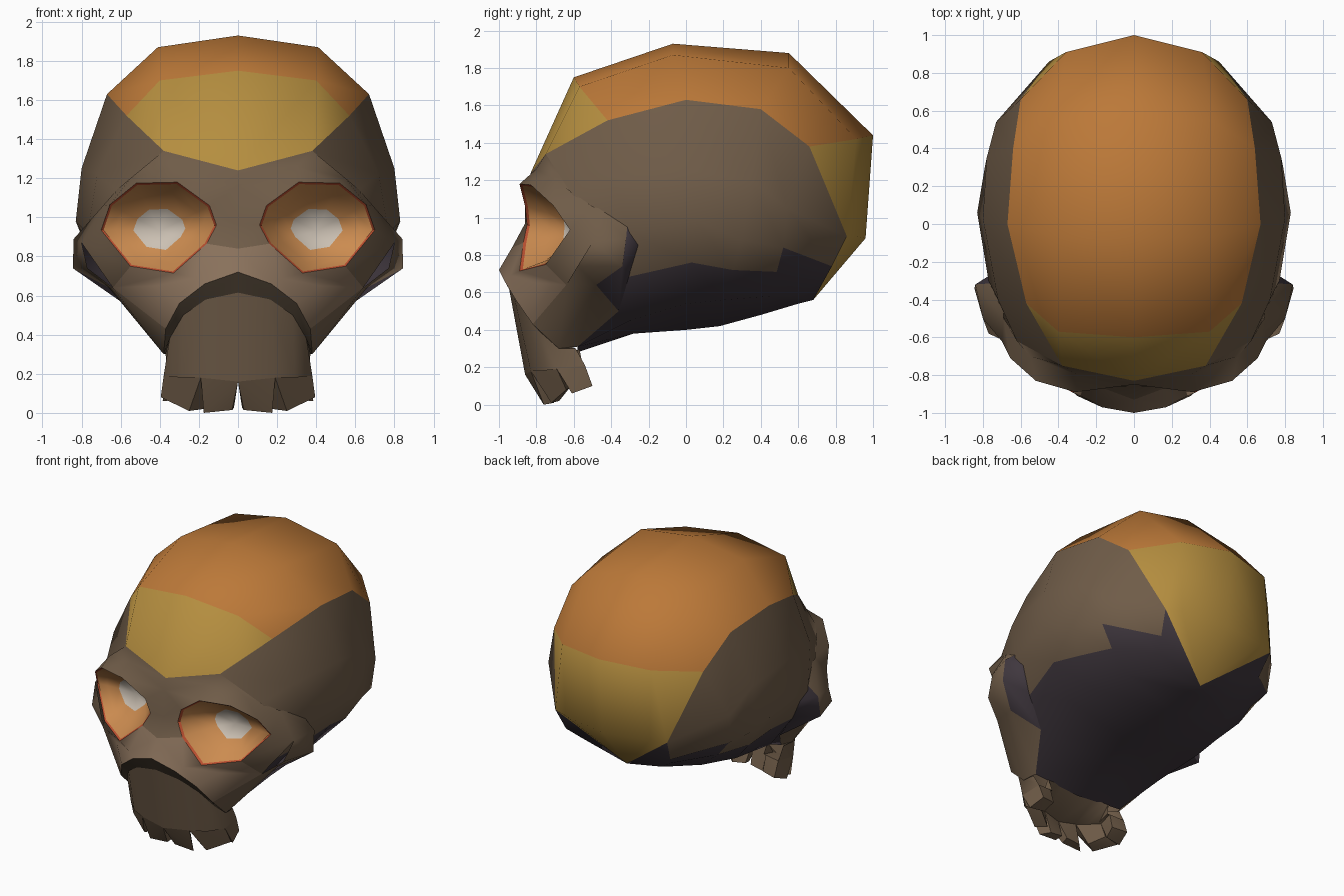
import bpy, bmesh, math
from mathutils import Vector

if "Cube" in bpy.data.objects:
    bpy.data.objects.remove(bpy.data.objects["Cube"])


def mat(name, rgb):
    m = bpy.data.materials.new(name)
    m.diffuse_color = (*rgb, 1)
    m.use_nodes = True
    m.node_tree.nodes["Principled BSDF"].inputs["Base Color"].default_value = m.diffuse_color
    return m


ORANGE = mat("orange", (.50, .19, .04))
YELLOW = mat("ochre", (.46, .27, .05))
BROWN = mat("bone_brown", (.16, .107, .065))
DARK = mat("base_dark", (.05, .038, .048))
TAN = mat("nose_tan", (.25, .165, .105))
LIP = mat("lip_shadow", (.085, .06, .038))
RED = mat("socket_rim", (.5, .08, .03))
GLOW = mat("socket_orange", (.6, .26, .08))
PALE = mat("socket_pale", (.6, .53, .45))


def finish(name, bm, mats, pick, angle=45):
    """Turn one half into a mirrored, angle-smoothed object."""
    me = bpy.data.meshes.new(name)
    for f in bm.faces:
        f.material_index = mats.index(pick(f))
    bm.to_mesh(me)
    bm.free()
    for m in mats:
        me.materials.append(m)
    ob = bpy.data.objects.new(name, me)
    bpy.context.collection.objects.link(ob)
    mod = ob.modifiers.new("mirror", 'MIRROR')
    mod.merge_threshold = .002
    bpy.ops.object.select_all(action='DESELECT')
    ob.select_set(True)
    bpy.context.view_layer.objects.active = ob
    bpy.ops.object.modifier_apply(modifier="mirror")
    bpy.ops.object.shade_smooth_by_angle(angle=math.radians(angle))
    return ob


def sheet(name, grids, mats, pick, ref, inward=False, angle=45):
    """Skin one or more point grids, facing away from (or towards) ref."""
    bm = bmesh.new()
    for rows in grids:
        for ra, rb in zip(rows, rows[1:]):
            for i in range(len(ra) - 1):
                pts = []
                for p in (ra[i], ra[i + 1], rb[i + 1], rb[i]):
                    if p not in pts:
                        pts.append(p)
                if len(pts) > 2:
                    bm.faces.new([bm.verts.new(p) for p in pts])
    bmesh.ops.remove_doubles(bm, verts=bm.verts[:], dist=.002)
    bm.normal_update()
    for f in bm.faces[:]:
        out = f.normal.dot(f.calc_center_median() - Vector(ref)) > 0
        if out == inward:
            f.normal_flip()
    return finish(name, bm, mats, pick, angle)


# Cranium cap: lengthwise lines, front to back
P = (0, .68, .56)
cap = [
    [(0, -.83, 1.24), (0, -.60, 1.75), (0, -.07, 1.93), (0, .55, 1.88),
     (0, 1.0, 1.44), (0, .96, .89), P],
    [(.38, -.75, 1.34), (.40, -.57, 1.70), (.41, -.07, 1.87), (.41, .55, 1.80),
     (.36, .91, 1.42), (.34, .90, .90), P],
    [(.38, -.75, 1.34), (.57, -.42, 1.52), (.67, 0, 1.63), (.64, .40, 1.58),
     (.60, .66, 1.38), (.45, .86, .90), P]]


def cap_colour(f):
    c = f.calc_center_median()
    return ORANGE if c.y > -.4 and c.z > 1.35 else YELLOW


sheet("cranium_cap", [cap], [ORANGE, YELLOW], cap_colour, (0, 0, 1), angle=60)

# Cranium sides and base
palate = (0, -.58, .28)
jaw_back = (.36, -.58, .31)
sides = [
    cap[2],
    [(.62, -.62, 1.14), (.72, -.40, 1.22), (.80, .03, 1.25), (.78, .35, 1.20),
     (.73, .54, 1.05), (.45, .86, .90), P],
    [(.70, -.48, .95), (.77, -.30, .92), (.83, .06, .98), (.79, .30, .88),
     (.71, .52, .84), (.42, .78, .74), P],
    [jaw_back, (.47, -.30, .45), (.55, 0, .54), (.54, .20, .56),
     (.44, .45, .58), (.25, .62, .58), P],
    [palate, (0, -.28, .38), (0, 0, .40), (0, .18, .42),
     (0, .40, .48), (0, .60, .54), P]]
half = [((a[0] + b[0]) * .52, (a[1] + b[1]) / 2, (a[2] + b[2]) / 2)
        for a, b in zip(sides[2], sides[3])]
sides.insert(3, half)


def side_colour(f):
    c = f.calc_center_median()
    return BROWN if c.z > .76 and c.y < .7 else DARK


sheet("cranium_sides", [sides], [BROWN, DARK], side_colour, (0, 0, .9), angle=60)

# Eye socket: thin red rim, shrinking rings, pale centre
rim = [(.70, -.62, .935), (.655, -.71, 1.065), (.52, -.83, 1.175), (.31, -.89, 1.18),
       (.145, -.86, 1.06), (.11, -.85, .96), (.16, -.87, .865), (.33, -.89, .715),
       (.55, -.75, .75)]
rim.append(rim[0])
core = Vector((.40, -.60, .93))


def shrink(s, d):
    return [tuple(core + Vector(((p[0] - core.x) * s, (p[1] - core.y) * d, (p[2] - core.z) * s)))
            for p in rim]


sheet("eye_socket_rims", [[rim, shrink(.96, .94)]], [RED], lambda f: RED,
      (.40, -1.3, .93), inward=True)
sheet("eye_sockets", [[shrink(.96, .94), shrink(.75, .55), shrink(.45, .2), [tuple(core)] * 10]],
      [GLOW, PALE], lambda f: PALE if len(f.verts) == 3 else GLOW,
      (.40, -1.3, .93), inward=True, angle=80)

# Face: band around each eye, brow, snout ridge, cheekbone
outer = [(.80, -.50, .87), (.69, -.50, 1.06), (.55, -.70, 1.20), (.30, -.80, 1.26),
         (0, -.85, 1.16), (0, -.86, .97), (0, -.93, .84), (.22, -.94, .69), (.64, -.64, .64)]
outer.append(outer[0])
brow = [outer[1:5], [sides[1][0], cap[2][0], cap[2][0], cap[0][0]]]
lip = [(0, -.945, .615), (.165, -.92, .58), (.28, -.86, .50), (.35, -.77, .38), (.37, -.59, .30)]
cheek_low = (.66, -.48, .64)
cheek_front = (.42, -.80, .65)
ridge = [(0, -1.0, .72), (.17, -.97, .66), (.30, -.91, .56), (.37, -.82, .43), (.38, -.68, .30)]
snout = [[outer[6], outer[7], cheek_front, outer[8], cheek_low], ridge]
gusset = [[outer[7], outer[7]], [cheek_front, outer[8]]]
flank = (.50, -.36, .50)
cheek = [[outer[1], outer[0], (.77, -.58, .74), outer[8]],
         [(.70, -.31, 1.0), (.84, -.32, .89), (.845, -.34, .74), cheek_low],
         [(.72, -.22, .97), (.73, -.25, .85), (.65, -.30, .70), flank]]
under = [[cheek_low, ridge[4]], [flank, jaw_back]]


def face_colour(f):
    c = f.calc_center_median()
    if c.y > -.33 or (c.y > -.5 and c.z < .65):
        return DARK
    return TAN if c.y < -.78 and .5 < c.z < .85 else BROWN


sheet("face", [[rim, outer], brow, snout, gusset, cheek, under], [BROWN, TAN, DARK],
      face_colour, (.2, -.3, .85), angle=75)
sheet("lip_underside", [[ridge, lip]], [LIP], lambda f: LIP, (.2, -.6, 1.2), angle=60)


def inset(p, t, dz=.01):
    """Move a bite-edge point towards the middle of the mouth."""
    v = Vector(p).lerp(Vector((0, -.58, p[2])), t)
    return (v.x, v.y, v.z + dz)


# Upper jaw: front wall, bite edge, palate
edge = [(0, -.86, .16), (.19, -.83, .18), (.29, -.78, .18), (.38, -.69, .19), (.365, -.54, .21)]
inner = [inset(p, .35) for p in edge]
roof = [(x * .7, -.57, .30) for x, y, z in edge]
sheet("upper_jaw", [[lip, edge, inner, roof]], [BROWN], lambda f: BROWN, (0, -.66, .35), angle=50)

# Teeth: tapered blocks hung from the bite edge
bm = bmesh.new()
for a, b, ta, tb in [
        (edge[0], edge[1], (.03, -.77, .015), (.175, -.76, .0)),
        (edge[1], edge[3], (.25, -.72, .01), (.395, -.64, .08)),
        (edge[3], edge[4], (.385, -.61, .06), (.36, -.50, .10))]:
    pts = [a, b, ta, tb]
    pts += [inset(p, .3) for p in pts]
    bmesh.ops.convex_hull(bm, input=[bm.verts.new(p) for p in pts])
bmesh.ops.recalc_face_normals(bm, faces=bm.faces[:])
finish("teeth", bm, [BROWN], lambda f: BROWN, 30)
